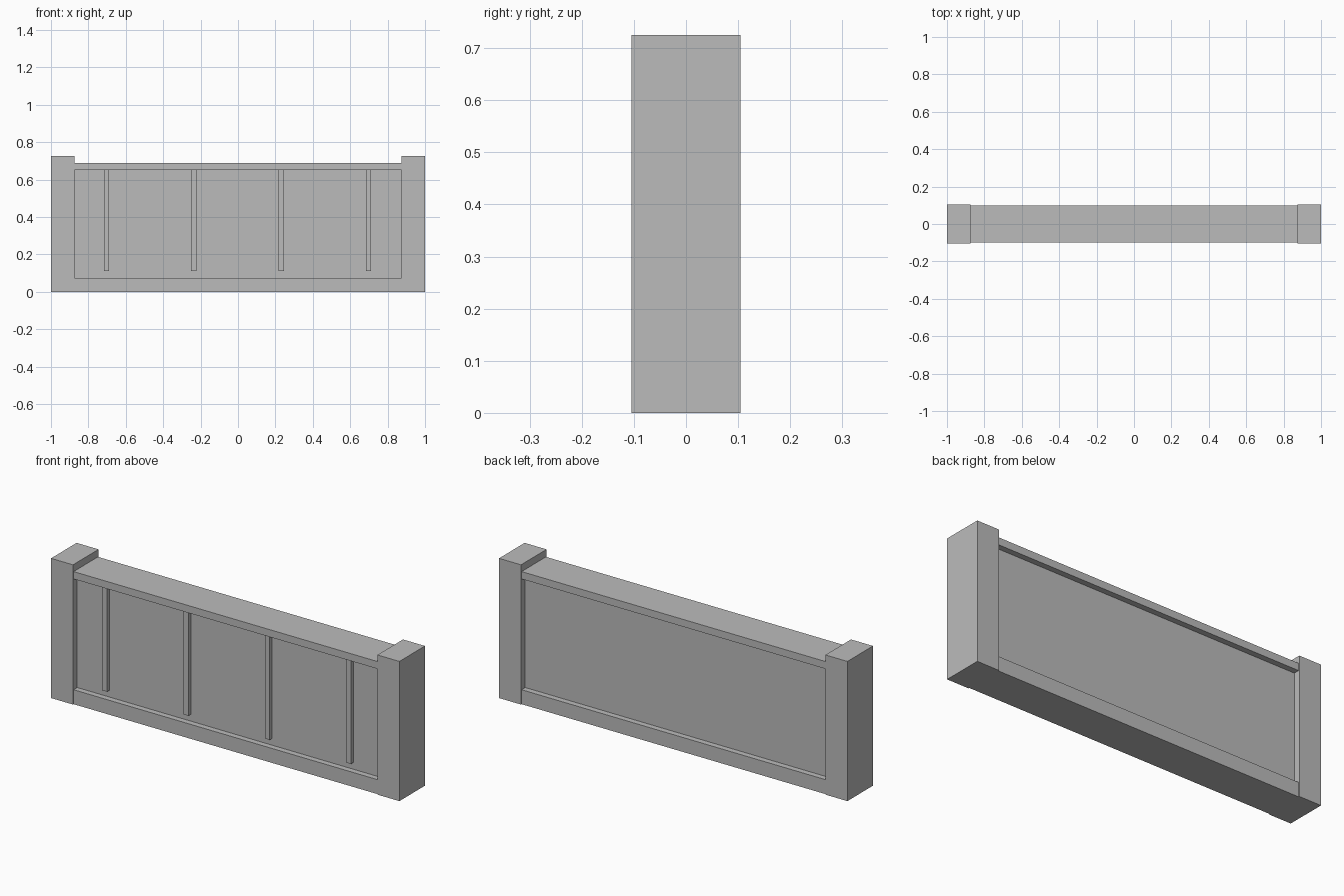
import bpy

cube = bpy.data.objects.get("Cube")
if cube:
    bpy.data.objects.remove(cube, do_unlink=True)

GREY = (0.5, 0.5, 0.5, 1.0)
stone = bpy.data.materials.new("plain_grey")
stone.use_nodes = True
stone.diffuse_color = GREY
stone.node_tree.nodes["Principled BSDF"].inputs["Base Color"].default_value = GREY


def box(name, x, y, z):
    """Add a box from (low, high) ranges on each axis."""
    spans = (x, y, z)
    bpy.ops.mesh.primitive_cube_add(size=1, location=[(a + b) / 2 for a, b in spans])
    ob = bpy.context.object
    ob.name = name
    ob.scale = [b - a for a, b in spans]
    bpy.ops.object.transform_apply(location=False, rotation=False, scale=True)
    ob.data.materials.append(stone)
    return ob


INNER = 0.874        # inner face of the end posts
RAIL = 0.1           # half depth of the rails
PANEL = 0.07         # half depth of the recessed panel
RAIL_LOW, RAIL_HIGH = 0.075, 0.65

# End posts
box("left_post", (INNER, 1), (-0.105, 0.105), (0, 0.725))
box("right_post", (-1, -INNER), (-0.105, 0.105), (0, 0.725))

# Rails and the recessed panel between them
box("bottom_rail", (-INNER, INNER), (-RAIL, RAIL), (0, RAIL_LOW))
box("top_rail", (-INNER, INNER), (-RAIL, RAIL), (RAIL_HIGH, 0.688))
box("panel", (-INNER, INNER), (-PANEL, PANEL), (RAIL_LOW, RAIL_HIGH))

# Narrow upright battens, front face only
for i in range(4):
    x = -0.703 + i * 0.467
    box(f"batten_{i + 1}", (x - 0.014, x + 0.014), (-0.09, -PANEL), (0.11, RAIL_HIGH))
